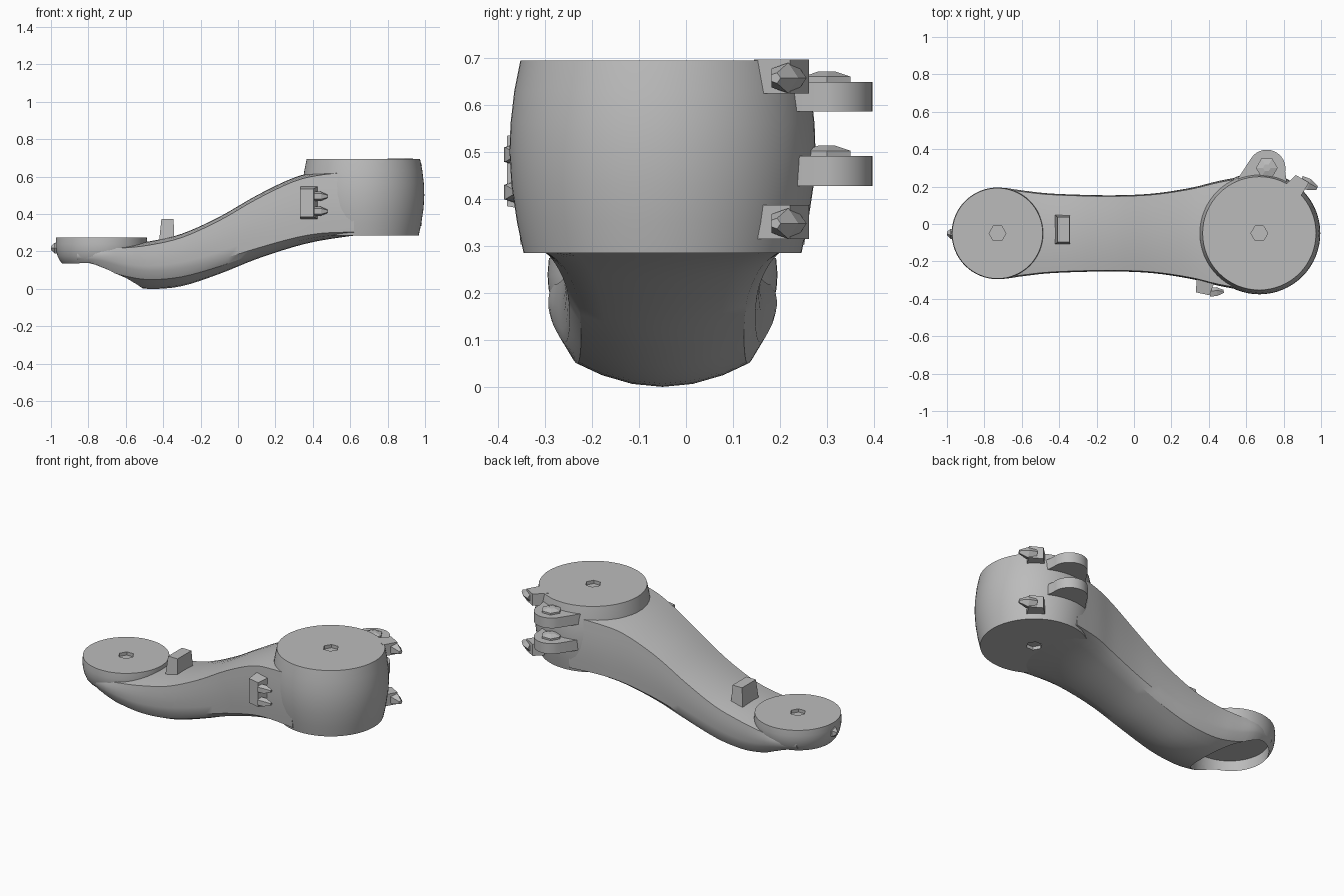
import bpy, bmesh, math
from mathutils import Vector, Matrix

if "Cube" in bpy.data.objects:
    bpy.data.objects.remove(bpy.data.objects["Cube"])

CY = -0.05                      # centre line of the arm
BIG = (0.67, CY)
SMALL = (-0.73, CY)

grey = bpy.data.materials.new("plain_grey")
grey.use_nodes = True
colour = (0.5, 0.5, 0.5, 1)
grey.diffuse_color = colour
grey.node_tree.nodes["Principled BSDF"].inputs["Base Color"].default_value = colour


def finish(name, bm):
    bmesh.ops.recalc_face_normals(bm, faces=bm.faces)
    mesh = bpy.data.meshes.new(name)
    bm.to_mesh(mesh)
    bm.free()
    obj = bpy.data.objects.new(name, mesh)
    bpy.context.collection.objects.link(obj)
    mesh.materials.append(grey)
    return obj


def skin(name, rings):
    """Join closed rings of points and cap both ends."""
    bm = bmesh.new()
    loops = [[bm.verts.new(p) for p in ring] for ring in rings]
    n = len(loops[0])
    for a, b in zip(loops, loops[1:]):
        for i in range(n):
            j = (i + 1) % n
            bm.faces.new((a[i], a[j], b[j], b[i]))
    bm.faces.new(loops[0])
    bm.faces.new(loops[-1])
    return finish(name, bm)


def lathe(name, centre, profile, sides=64):
    ring = [2 * math.pi * i / sides for i in range(sides)]
    return skin(name, [[(centre[0] + r * math.cos(a), centre[1] + r * math.sin(a), z)
                        for a in ring] for r, z in profile])


def prism(name, outline, z0, z1):
    return skin(name, [[(x, y, z) for x, y in outline] for z in (z0, z1)])


def frustum(name, centre, base, top, height, shift=0):
    """Tapered block; base and top are (x, y) sizes."""
    rings = []
    for (w, d), z, s in ((base, 0, 0), (top, height, shift)):
        rings.append([(centre[0] + s + w * i / 2, centre[1] + d * j / 2, centre[2] + z)
                      for i, j in ((-1, -1), (1, -1), (1, 1), (-1, 1))])
    return skin(name, rings)


def bolt(name, base, direction, radius, length, sides=5):
    """Faceted bolt with a tapered head."""
    turn = Vector(direction).to_track_quat('Z', 'Y').to_matrix().to_4x4()
    obj = lathe(name, (0, 0), [(radius, 0), (radius, length * 0.5),
                               (radius * 0.35, length)], sides)
    obj.data.transform(Matrix.Translation(base) @ turn)
    return obj


def cut(obj, cutters):
    bpy.context.view_layer.objects.active = obj
    for c in cutters:
        m = obj.modifiers.new("cut", 'BOOLEAN')
        m.operation, m.solver, m.object = 'DIFFERENCE', 'EXACT', c
        bpy.ops.object.modifier_apply(modifier=m.name)


def smooth(obj, angle):
    bpy.ops.object.select_all(action='DESELECT')
    obj.select_set(True)
    bpy.context.view_layer.objects.active = obj
    bpy.ops.object.shade_smooth_by_angle(angle=math.radians(angle))


# Arm: x, half width, top, bottom, rise of the lower edge
stations = [
    (-0.86, 0.20, 0.23, 0.125, 0.02), (-0.73, 0.243, 0.235, 0.055, 0.05),
    (-0.6, 0.23, 0.24, 0.018, 0.05), (-0.47, 0.215, 0.255, 0.0, 0.05),
    (-0.3, 0.207, 0.295, 0.015, 0.05), (-0.1, 0.204, 0.385, 0.08, 0.04),
    (0.1, 0.213, 0.5, 0.16, 0.03), (0.3, 0.243, 0.595, 0.225, 0.025),
    (0.45, 0.28, 0.63, 0.26, 0.02), (0.62, 0.312, 0.645, 0.285, 0.01)]


def curve_through(rows, steps=4):
    rows = [Vector(r) for r in rows]
    out = []
    for i in range(len(rows) - 1):
        p0, p1, p2, p3 = (rows[max(0, min(k, len(rows) - 1))] for k in range(i - 1, i + 3))
        for s in range(steps):
            t = s / steps
            out.append(p1 + (p2 - p0) * t / 2 + (2 * p0 - 5 * p1 + 4 * p2 - p3) * t * t / 2
                       + (3 * p1 - p0 - 3 * p2 + p3) * t ** 3 / 2)
    return out + [rows[-1]]


def section(x, hw, top, bottom, rise):
    edge, low = top - 0.02, bottom + rise * 1.9
    half = [(u, top - 0.02 * (u / 0.97) ** 2) for u in (0, 0.35, 0.7, 0.97)]
    half += [(0.97 + 0.03 * math.sin(math.pi * t), edge + (low - edge) * t)
             for t in (0.2, 0.4, 0.6, 0.8, 1)]
    half += [(u, bottom + rise * (u / 0.85) ** 2) for u in (0.85, 0.6, 0.3, 0)]
    full = half + [(-u, z) for u, z in half[-2:0:-1]]
    return [(x, CY + u * hw, z) for u, z in full]


arm = skin("arm", [section(*s) for s in curve_through(stations)])
large_hub = lathe("large_hub", BIG, [
    (0.296, 0.285), (0.31, 0.35), (0.322, 0.43), (0.326, 0.5),
    (0.324, 0.56), (0.316, 0.63), (0.303, 0.695)])
small_hub = lathe("small_hub", SMALL, [
    (0.205, 0.13), (0.222, 0.15), (0.235, 0.175), (0.243, 0.21),
    (0.245, 0.24), (0.242, 0.275)])

# Open socket below the small hub, and hexagonal recesses in the flat faces
socket = lathe("socket_cutter", (-0.725, CY), [(0.214, -0.2), (0.214, 0.2)])
recesses = [lathe("recess_cutter", (c[0], c[1]), [(0.045, z - 0.02), (0.045, z + 0.02)], 6)
            for c, z in ((BIG, 0.695), (BIG, 0.285), (SMALL, 0.275))]
cut(arm, [socket, recesses[1]])
cut(small_hub, [socket, recesses[2]])
cut(large_hub, recesses[:2])
for helper in [socket] + recesses:
    bpy.data.objects.remove(helper)
for part in (arm, large_hub, small_hub):
    smooth(part, 32)

# Pair of hinge lugs on the back, with a bolt through the upper one
arc = [math.radians(145 - 155 * i / 14) for i in range(15)]
lug = [(0.71 + 0.1 * math.cos(a), 0.297 + 0.1 * math.sin(a)) for a in arc]
lug += [(0.82, 0.2), (0.7, 0.15), (0.53, 0.2), (0.56, 0.25)]
for name, z0, z1 in (("upper_lug", 0.587, 0.65), ("lower_lug", 0.428, 0.492)):
    smooth(prism(name, lug, z0, z1), 30)
    bolt(name + "_bolt", (0.71, 0.3, z1), (0, 0, 1), 0.058, 0.022, 6)

# Stop block on top of the arm
frustum("stop_block", (-0.382, -0.03, 0.23), (0.085, 0.16), (0.065, 0.135), 0.143, 0.005)

# Two clips at the back of the large hub, each with a bolt
for name, z in (("upper_clip", 0.625), ("lower_clip", 0.315)):
    prism(name, [(0.8, 0.2), (0.865, 0.262), (0.935, 0.222), (0.89, 0.145)], z, z + 0.072)
    bolt(name + "_bolt", (0.89, 0.225, z + 0.033), (0.9, -0.35, 0), 0.034, 0.095)

# Clip on the front of the arm with two bolts
front_clip = frustum("front_clip", (0, 0, 0), (0.1, 0.18), (0.075, 0.15), 0.085)
front_clip.data.transform(Matrix.Translation((0.385, -0.29, 0.46))
                          @ Matrix.Rotation(math.radians(-12), 4, 'Z')
                          @ Matrix.Rotation(math.radians(90), 4, 'X'))
for i, z in enumerate((0.415, 0.495)):
    bolt(f"front_clip_bolt_{i + 1}", (0.405, -0.367, z), (1, 0.08, 0), 0.026, 0.075)

# Small bolt at the tip of the arm
bolt("tip_bolt", (-0.96, CY, 0.218), (-1, 0, 0), 0.03, 0.04)
